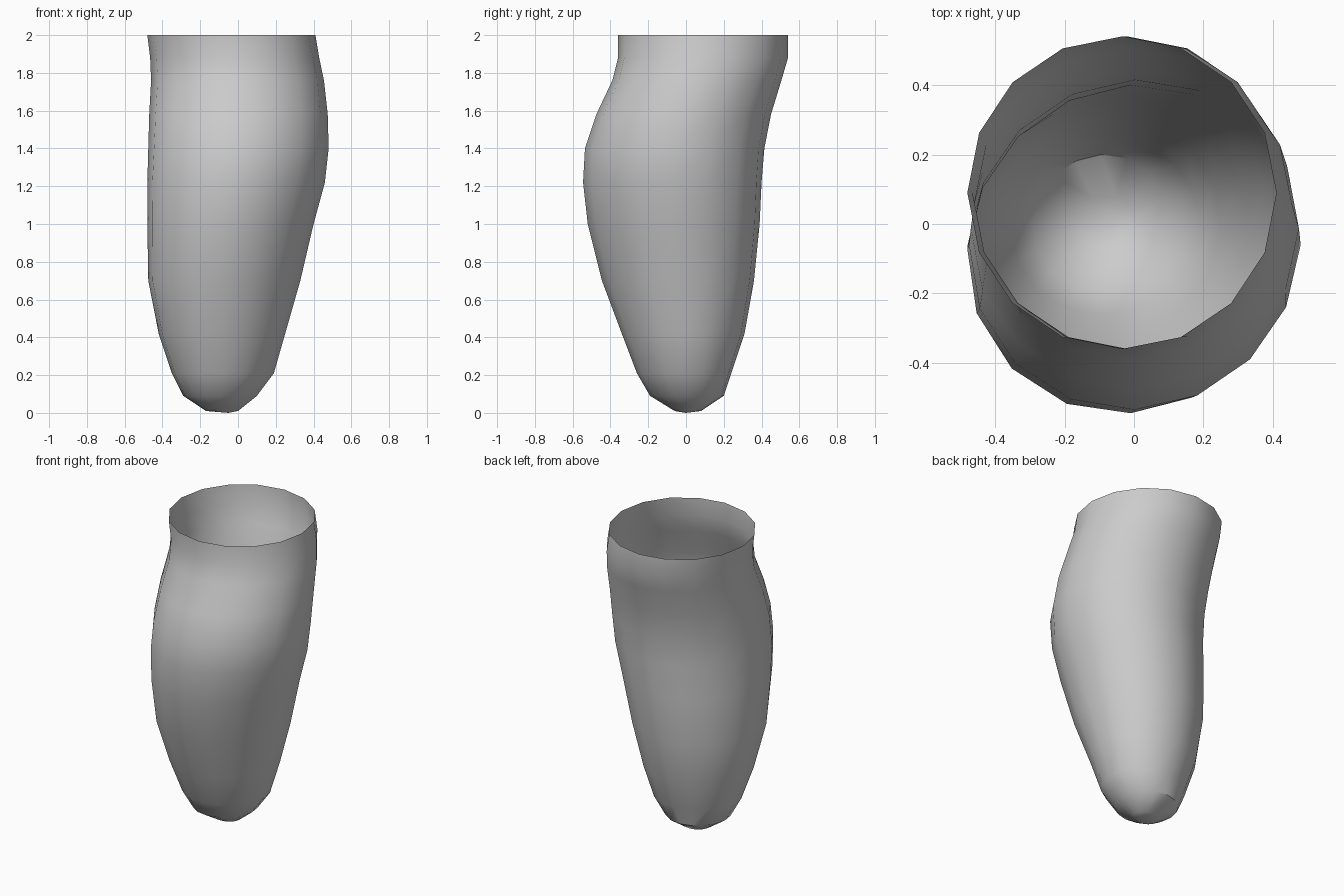
import bpy, bmesh, math

cube = bpy.data.objects.get("Cube")
if cube:
    bpy.data.objects.remove(cube, do_unlink=True)

SIDES = 16
# Cross-sections, toe to cuff: height, left/right limits, front/back limits
SECTIONS = [
    (0.01, -0.17, 0.00, -0.06, 0.08),
    (0.09, -0.29, 0.10, -0.19, 0.20),
    (0.21, -0.35, 0.19, -0.26, 0.24),
    (0.42, -0.42, 0.25, -0.34, 0.31),
    (0.70, -0.475, 0.33, -0.445, 0.36),
    (1.00, -0.48, 0.40, -0.52, 0.39),
    (1.22, -0.48, 0.46, -0.545, 0.40),
    (1.40, -0.475, 0.48, -0.535, 0.415),
    (1.58, -0.47, 0.475, -0.475, 0.45),
    (1.76, -0.46, 0.455, -0.39, 0.505),
    (1.88, -0.465, 0.43, -0.36, 0.54),
    (2.00, -0.48, 0.41, -0.36, 0.54),
]

fabric = bpy.data.materials.new("grey fabric")
fabric.use_nodes = True
colour = (0.6, 0.6, 0.6, 1)
fabric.diffuse_color = colour
fabric.node_tree.nodes["Principled BSDF"].inputs["Base Color"].default_value = colour


def add_ring(bm, z, x0, x1, y0, y1):
    """One oval ring, slightly fuller on the front right of the leg."""
    skew = 0.03 * min(1, max(0, (1.7 - z) / 0.5))
    ring = []
    for i in range(SIDES):
        a = math.tau * i / SIDES
        r = 1 + skew * math.sin(2 * a)
        ring.append(bm.verts.new((
            (x0 + x1) / 2 + r * (x1 - x0) / 2 * math.cos(a),
            (y0 + y1) / 2 + r * (y1 - y0) / 2 * math.sin(a), z)))
    return ring


# Thin open tube lofted through the sections
bm = bmesh.new()
rings = [add_ring(bm, *s) for s in SECTIONS]
for low, high in zip(rings, rings[1:]):
    for i in range(SIDES):
        j = (i + 1) % SIDES
        bm.faces.new((low[i], low[j], high[j], high[i]))

# Closed toe tip
tip = bm.verts.new((-0.05, 0, 0))
for i in range(SIDES):
    bm.faces.new((tip, rings[0][(i + 1) % SIDES], rings[0][i]))

mesh = bpy.data.meshes.new("sock")
bm.to_mesh(mesh)
bm.free()
mesh.materials.append(fabric)
sock = bpy.data.objects.new("sock", mesh)
bpy.context.collection.objects.link(sock)

bpy.context.view_layer.objects.active = sock
sock.select_set(True)
bpy.ops.object.shade_smooth_by_angle(angle=math.radians(35))
